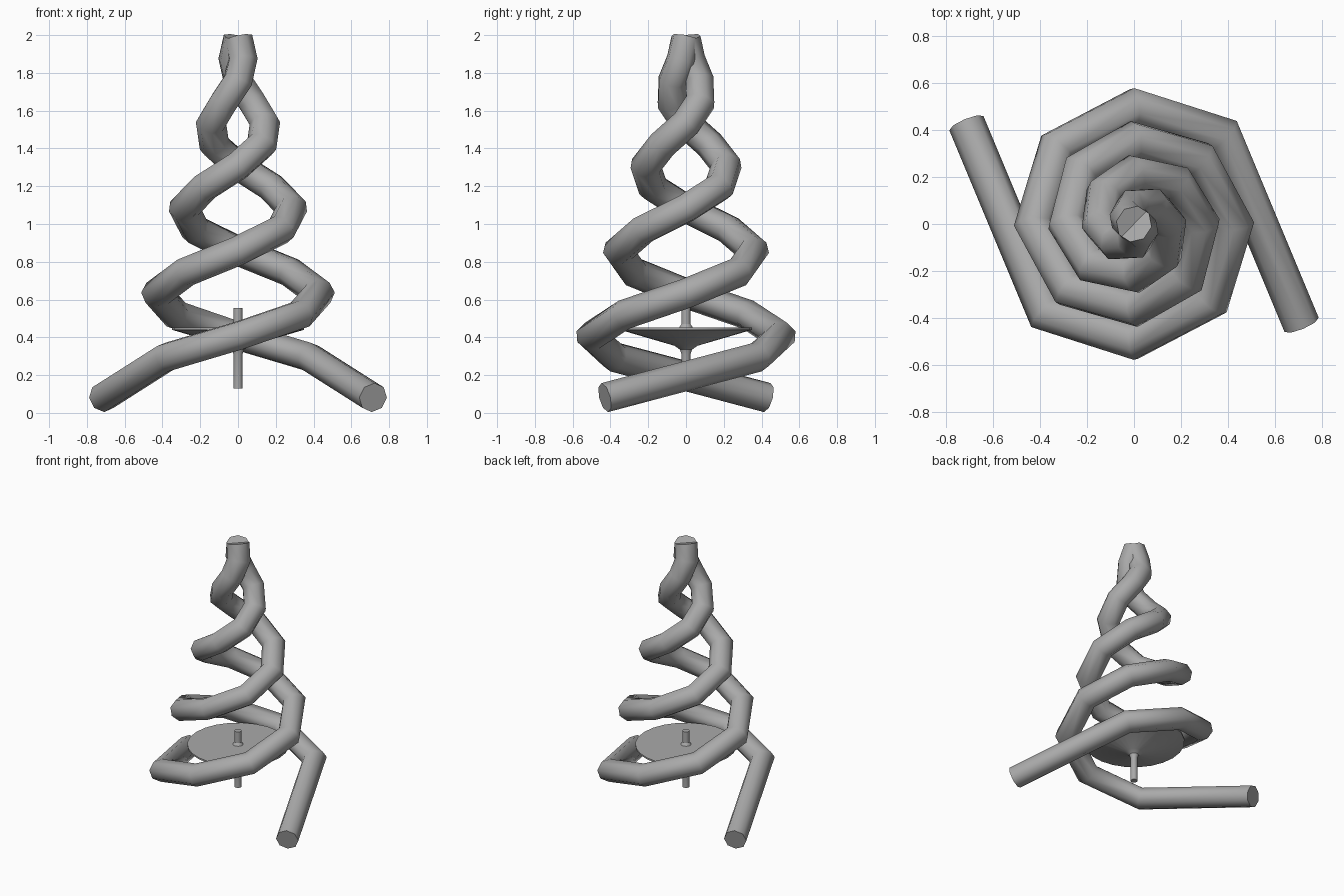
import bpy, bmesh, math
from mathutils import Vector, Matrix

cube = bpy.data.objects.get("Cube")
if cube:
    bpy.data.objects.remove(cube)

GREY = (0.4, 0.4, 0.4, 1)
grey = bpy.data.materials.new("plain grey")
grey.use_nodes = True
grey.diffuse_color = GREY
grey.node_tree.nodes["Principled BSDF"].inputs["Base Color"].default_value = GREY


def finish(name, bm, angle):
    bmesh.ops.recalc_face_normals(bm, faces=bm.faces)
    mesh = bpy.data.meshes.new(name)
    bm.to_mesh(mesh)
    bm.free()
    mesh.materials.append(grey)
    ob = bpy.data.objects.new(name, mesh)
    bpy.context.collection.objects.link(ob)
    bpy.ops.object.select_all(action='DESELECT')
    ob.select_set(True)
    bpy.context.view_layer.objects.active = ob
    bpy.ops.object.shade_smooth_by_angle(angle=math.radians(angle))
    return ob


def skin_rings(bm, rings, sides):
    for a, b in zip(rings, rings[1:]):
        for i in range(sides):
            j = (i + 1) % sides
            bm.faces.new((a[i], a[j], b[j], b[i]))
    bm.faces.new(rings[0])
    bm.faces.new(rings[-1])


def tube(name, path, radius, sides=8):
    """Sweep a polygon along the path with mitred corners."""
    bm = bmesh.new()
    dirs = [(b - a).normalized() for a, b in zip(path, path[1:])]
    d = dirs[0]
    u = d.cross(Vector((0, 0, 1))).normalized()
    v = u.cross(d)
    turns = [2 * math.pi * i / sides for i in range(sides)]
    offsets = [radius * (math.cos(t) * u + math.sin(t) * v) for t in turns]
    rings = [[bm.verts.new(path[0] + o) for o in offsets]]
    for k in range(1, len(path)):
        d = dirs[k - 1]
        nxt = dirs[min(k, len(dirs) - 1)]
        plane = (d + nxt).normalized()
        # slide each edge along the segment until it meets the mitre plane
        rings.append([bm.verts.new(path[k] + o - d * (o.dot(plane) / d.dot(plane)))
                      for o in offsets])
        spin = d.rotation_difference(nxt)
        offsets = [spin @ o for o in offsets]
    skin_rings(bm, rings, sides)
    return finish(name, bm, 60)


def lathe(name, profile, sides):
    bm = bmesh.new()
    rings = []
    for r, z in profile:
        rings.append([bm.verts.new((r * math.cos(2 * math.pi * i / sides),
                                    r * math.sin(2 * math.pi * i / sides), z))
                      for i in range(sides)])
    skin_rings(bm, rings, sides)
    return finish(name, bm, 30)


# Two intertwined strands, eight corners per turn, each ending in a straight leg
path = [Vector((0.715, -0.43, 0.081))]
for k in range(16):
    r = 0.535 - 0.0357 * k
    t = math.radians(45 + 45 * k)
    path.append(Vector((r * math.cos(t), r * math.sin(t), 0.295 + 0.1125 * k)))
half_turn = Matrix.Rotation(math.pi, 3, 'Z')
tube("left_strand", path, 0.079)
tube("right_strand", [half_turn @ p for p in path], 0.079)

# Central rod carrying a shallow dish with a flared neck
lathe("rod_and_dish", [(0.024, 0.13), (0.024, 0.31), (0.032, 0.335), (0.06, 0.355),
                       (0.35, 0.44), (0.35, 0.452), (0.036, 0.452), (0.024, 0.47),
                       (0.024, 0.555)], 24)
